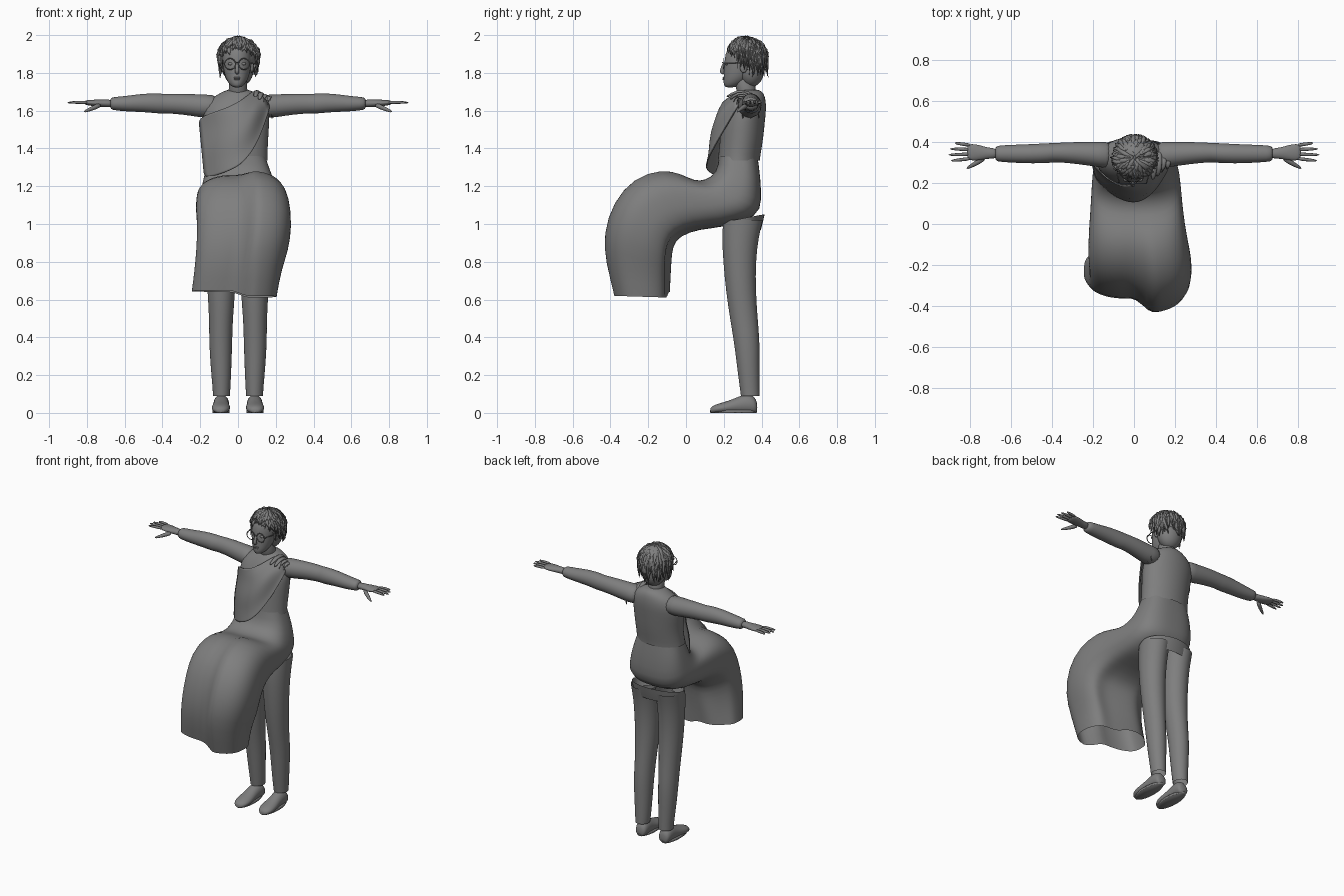
import bpy, math, random
from mathutils import Vector

random.seed(4)
cube = bpy.data.objects.get("Cube")
if cube:
    bpy.data.objects.remove(cube)

grey = bpy.data.materials.new("neutral grey")
grey.use_nodes = True
GREY = (0.21, 0.21, 0.21, 1)
grey.diffuse_color = GREY
grey.node_tree.nodes["Principled BSDF"].inputs["Base Color"].default_value = GREY


def make(name, verts, faces, levels=1):
    mesh = bpy.data.meshes.new(name)
    mesh.from_pydata([tuple(v) for v in verts], [], faces)
    mesh.materials.append(grey)
    obj = bpy.data.objects.new(name, mesh)
    bpy.context.scene.collection.objects.link(obj)
    if levels:
        mod = obj.modifiers.new("smooth", "SUBSURF")
        mod.levels = mod.render_levels = levels
    for p in mesh.polygons:
        p.use_smooth = True
    return obj


def loft(name, rings, start=True, end=True, levels=1):
    """Skin a list of closed rings, with optional end caps."""
    n = len(rings[0])
    faces = [(i * n + j, i * n + (j + 1) % n, (i + 1) * n + (j + 1) % n, (i + 1) * n + j)
             for i in range(len(rings) - 1) for j in range(n)]
    if start:
        faces.append(tuple(reversed(range(n))))
    if end:
        faces.append(tuple(range((len(rings) - 1) * n, len(rings) * n)))
    return make(name, [v for r in rings for v in r], faces, levels)


def angles(n):
    return [2 * math.pi * j / n for j in range(n)]


def column(name, rows, n=16, **kw):
    """Upright loft; row = z, x, y, x radius, y radius."""
    return loft(name, [[(x + a * math.cos(t), y + b * math.sin(t), z) for t in angles(n)]
                       for z, x, y, a, b in rows], **kw)


def tube(name, points, radii, n=6, flat=1.0, **kw):
    """Round or flattened tube along a path."""
    pts = [Vector(p) for p in points]
    rings = []
    for i, p in enumerate(pts):
        d = (pts[min(i + 1, len(pts) - 1)] - pts[max(i - 1, 0)]).normalized()
        u = d.cross(Vector((0, 0, 1)) if abs(d.z) < 0.9 else Vector((0, 1, 0))).normalized()
        v = u.cross(d)
        rings.append([p + radii[i] * (math.cos(t) * u + flat * math.sin(t) * v) for t in angles(n)])
    return loft(name, rings, **kw)


def ball(name, loc, scale, n=20, keep=lambda v: True):
    """Ellipsoid, optionally keeping only faces whose centre passes a rule."""
    bpy.ops.mesh.primitive_uv_sphere_add(segments=n, ring_count=n // 2 + 2, location=loc)
    obj = bpy.context.object
    obj.name = name
    obj.scale = scale
    obj.data.materials.append(grey)
    bpy.ops.object.shade_smooth()
    return obj


# Draped skirt: front y,z / back y,z / right x / left x / fold depth
skirt_rows = [(.175, 1.36, .38, 1.35, -.155, .145, 0), (.165, 1.27, .395, 1.24, -.18, .18, 0),
              (.10, 1.23, .40, 1.12, -.195, .21, 0), (.04, 1.23, .385, 1.04, -.205, .225, .02),
              (-.03, 1.27, .22, .98, -.21, .235, .06), (-.13, 1.295, .07, .97, -.22, .25, .1),
              (-.28, 1.25, -.03, .93, -.225, .275, .18), (-.39, 1.12, -.065, .88, -.215, .285, .25),
              (-.445, .95, -.07, .80, -.22, .27, .27), (-.435, .80, -.075, .72, -.23, .23, .25),
              (-.39, .62, -.08, .61, -.245, .205, .22)]
rings = []
for k, (fy, fz, by, bz, x0, x1, fold) in enumerate(skirt_rows):
    ring = []
    for t in angles(40):
        c, s = math.cos(t), math.sin(t)
        x = (x0 + x1) / 2 + (x1 - x0) / 2 * math.copysign(abs(c) ** .75, c)
        w = .5 + .5 * math.copysign(abs(s) ** .75, s)
        groove = math.exp(-((x - .015) / .03) ** 2)
        if w > .5:
            w -= fold * (groove + (.85 - .85 * groove if x < .015 else 0)) * (w - .5) * 2 * .9
        else:
            w += fold * .35 * (1 + math.cos(5 * t)) * (.5 - w)
        z = bz + (fz - bz) * w
        if k == len(skirt_rows) - 1 and x < .015:
            z += .03
        ring.append((x, by + (fy - by) * w, z))
    rings.append(ring)
loft("draped_skirt", rings, start=False, end=False)

# Jacket body and neck
column("jacket_body", [(1.335, -.007, .28, .166, .112), (1.36, -.007, .282, .164, .112),
                       (1.45, -.003, .295, .164, .115), (1.55, -.008, .303, .176, .116),
                       (1.61, -.008, .318, .175, .108), (1.66, -.003, .33, .15, .092),
                       (1.69, 0, .338, .10, .075), (1.715, 0, .335, .055, .055)],
       n=24, start=False)
column("neck", [(1.66, 0, .325, .06, .058), (1.72, 0, .318, .047, .05), (1.80, 0, .30, .05, .06)])

# Diagonal sash, a loose sheet from the left shoulder to the right hip
upper = [(-.205, 1.56), (-.13, 1.59), (-.04, 1.62), (.03, 1.66), (.08, 1.705), (.115, 1.70)]
lower = [(-.175, 1.24), (-.09, 1.265), (0, 1.30), (.06, 1.36), (.115, 1.46), (.17, 1.62)]


def sash_y(x, z):
    base = .10 + .2 * max(0, z - 1.3) + 3.5 * max(0, z - 1.6) ** 1.6
    return base + 3.6 * x * x


verts, rows = [], 9
for i in range(rows):
    f = i / (rows - 1)
    for (xa, za), (xb, zb) in zip(upper, lower):
        x, z = xa + (xb - xa) * f, za + (zb - za) * f
        verts.append((x, sash_y(x, z) + .005 * math.sin(9 * f), z))
faces = [(i * 6 + j, i * 6 + j + 1, i * 6 + j + 7, i * 6 + j + 6)
         for i in range(rows - 1) for j in range(5)]
sash = make("diagonal_sash", verts, faces, 2)
sash.modifiers.new("thickness", "SOLIDIFY").thickness = .006

# Gathered cloth over the left shoulder
for i in range(4):
    x = .09 + .022 * i
    tube("shoulder_fold", [(x, .21 + .02 * i, 1.67 - .015 * i), (x + .01, .27, 1.705 - .008 * i),
                           (x + .01, .34, 1.70 - .012 * i), (x + .01, .385, 1.64 - .02 * i)],
         [.012, .018, .018, .01], flat=.6)
for i in range(7):
    y = .29 + .014 * i
    tube("sash_fringe", [(.165, y, 1.66), (.185, y + .005, 1.62), (.18, y + .012, 1.56 + .012 * (i % 3))],
         [.008, .007, .003], levels=0)

# Arms and hands, mirrored
arm_rows = [(.10, .335, 1.625, .07, .06), (.17, .338, 1.622, .062, .064), (.26, .345, 1.632, .056, .058),
            (.34, .348, 1.637, .05, .054), (.40, .348, 1.637, .047, .052), (.41, .345, 1.638, .05, .055),
            (.50, .342, 1.642, .048, .05), (.58, .342, 1.637, .045, .043), (.65, .343, 1.637, .041, .036),
            (.68, .343, 1.638, .037, .032)]
hand_rows = [(.66, .343, 1.638, .026, .022), (.71, .345, 1.639, .026, .02), (.75, .347, 1.64, .038, .019),
             (.79, .35, 1.642, .042, .015), (.815, .35, 1.643, .036, .01)]
for side, m in (("left", 1), ("right", -1)):
    for part, rows_ in (("sleeve", arm_rows), ("hand", hand_rows)):
        loft(side + "_" + part, [[(m * x, y + a * math.cos(t), z + b * math.sin(t)) for t in angles(16)]
                                 for x, y, z, a, b in rows_])
    for i, tip in enumerate((.895, .908, .90, .875)):
        y = .32 + .021 * i
        spread = .005 * (i - 1.5)
        tube(side + "_finger", [(m * .79, y, 1.643), (m * .845, y + spread, 1.645),
                                (m * tip, y + 1.6 * spread, 1.642)], [.011, .01, .006])
    tube(side + "_thumb", [(m * .725, .325, 1.632), (m * .77, .295, 1.613), (m * .82, .268, 1.592)],
         [.018, .014, .007])

    # Trouser leg
    column(side + "_trouser_leg",
           [(z, m * x, y, a, b) for z, x, y, a, b in (
               (.09, .088, .34, .045, .05), (.12, .087, .338, .047, .052), (.25, .09, .329, .056, .06),
               (.38, .092, .322, .062, .069), (.50, .09, .306, .063, .074), (.65, .088, .29, .075, .08),
               (.80, .09, .283, .08, .087), (.93, .09, .287, .086, .098), (1.02, .09, .302, .09, .106))],
           n=20, start=False, end=False)

    # Shoe: soft upper over a flat sole
    shoe = [(.378, .03, .055), (.36, .041, .088), (.32, .043, .10), (.27, .042, .08), (.22, .05, .06),
            (.17, .05, .048), (.14, .036, .036), (.127, .015, .022)]
    loft(side + "_shoe", [[(m * (.088 + .02 * (.33 - y)) + w * math.cos(t), y,
                            max(0, h * (.48 + .56 * math.sin(t)))) for t in angles(16)]
                          for y, w, h in shoe])
    loft(side + "_sole", [[(m * .09 + .046 * k * math.cos(t), .252 + .125 * k * math.sin(t), z)
                           for t in angles(20)] for z, k in ((0, .97), (.003, 1), (.013, 1), (.016, .95))],
         levels=0)

# Open trouser waist, higher at the back
loft("trouser_waist", [[(a * math.cos(t), .302 + b * math.sin(t), z + lift * math.sin(t))
                        for t in angles(28)]
                       for z, a, b, lift in ((.965, .168, .094, 0), (1.0, .178, .105, .005),
                                             (1.03, .18, .115, .022))], start=False, end=False)

# Head with jaw, nose, lips, ears
column("head", [(1.722, -.005, .232, .018, .022), (1.735, -.005, .245, .038, .046),
                (1.765, -.005, .268, .058, .07), (1.80, -.005, .283, .069, .083),
                (1.85, -.005, .295, .077, .093), (1.90, -.005, .305, .079, .098),
                (1.94, 0, .31, .066, .085), (1.965, 0, .312, .03, .045)], n=24)
tube("nose", [(-.005, .204, 1.855), (-.005, .192, 1.825), (-.005, .186, 1.805), (-.005, .205, 1.795)],
     [.007, .010, .014, .009], n=8)
for z, r in ((1.774, .019), (1.766, .016)):
    ball("lip", (-.005, .201, z), (r, .008, .005), 12)
for m in (-1, 1):
    ball("ear", (-.004 + m * .078, .305, 1.83), (.01, .02, .03), 12)
    ball("eye", (-.005 + m * .034, .215, 1.848), (.014, .008, .008), 12)
    # Round spectacles
    bpy.ops.mesh.primitive_torus_add(location=(-.005 + m * .037, .197, 1.847), rotation=(math.pi / 2, 0, 0),
                                     major_radius=.029, minor_radius=.0028, major_segments=24, minor_segments=6)
    bpy.context.object.name = "spectacle_rim"
    bpy.context.object.data.materials.append(grey)
    tube("spectacle_arm", [(-.005 + m * .066, .20, 1.852), (-.005 + m * .08, .25, 1.853),
                           (-.005 + m * .082, .31, 1.85)], [.0028] * 3, levels=0)
tube("spectacle_bridge", [(-.013, .196, 1.853), (-.005, .192, 1.856), (.003, .196, 1.853)], [.0028] * 3, levels=0)

# Hair: a cap plus swept locks lying over it
centre = Vector((.003, .322, 1.885))
size = Vector((.098, .1, .1))
ball("hair_cap", centre + Vector((0, .012, .008)), (.096, .092, .098), 24)
ball("hair_nape", (.003, .345, 1.82), (.08, .07, .095), 20)
for i in range(230):
    az = random.uniform(0, 2 * math.pi)
    front = max(0, -math.sin(az))
    drop = random.uniform(1.45, 2.25) - .95 * front ** 1.5
    begin = random.uniform(.05, .75 * drop)
    pts = []
    for j in range(4):
        f = begin + (drop - begin) * j / 3
        a = az + .25 * math.sin(4 * i) * j / 3
        out = 1 + .02 * j + random.uniform(0, .10)
        d = Vector((math.cos(a) * math.sin(min(f, 1.5)), math.sin(a) * math.sin(min(f, 1.5)),
                    math.cos(f) if f < 1.57 else -(f - 1.57) * 1.5))
        p = centre + Vector([d[k] * size[k] * out for k in range(3)])
        if f > 1.57:
            p.x += (centre.x - p.x) * .18 * (f - 1.57)
        pts.append(p)
    tube("hair_lock", pts, [.006, .012, .010, .001], n=5, flat=.5, levels=0)
